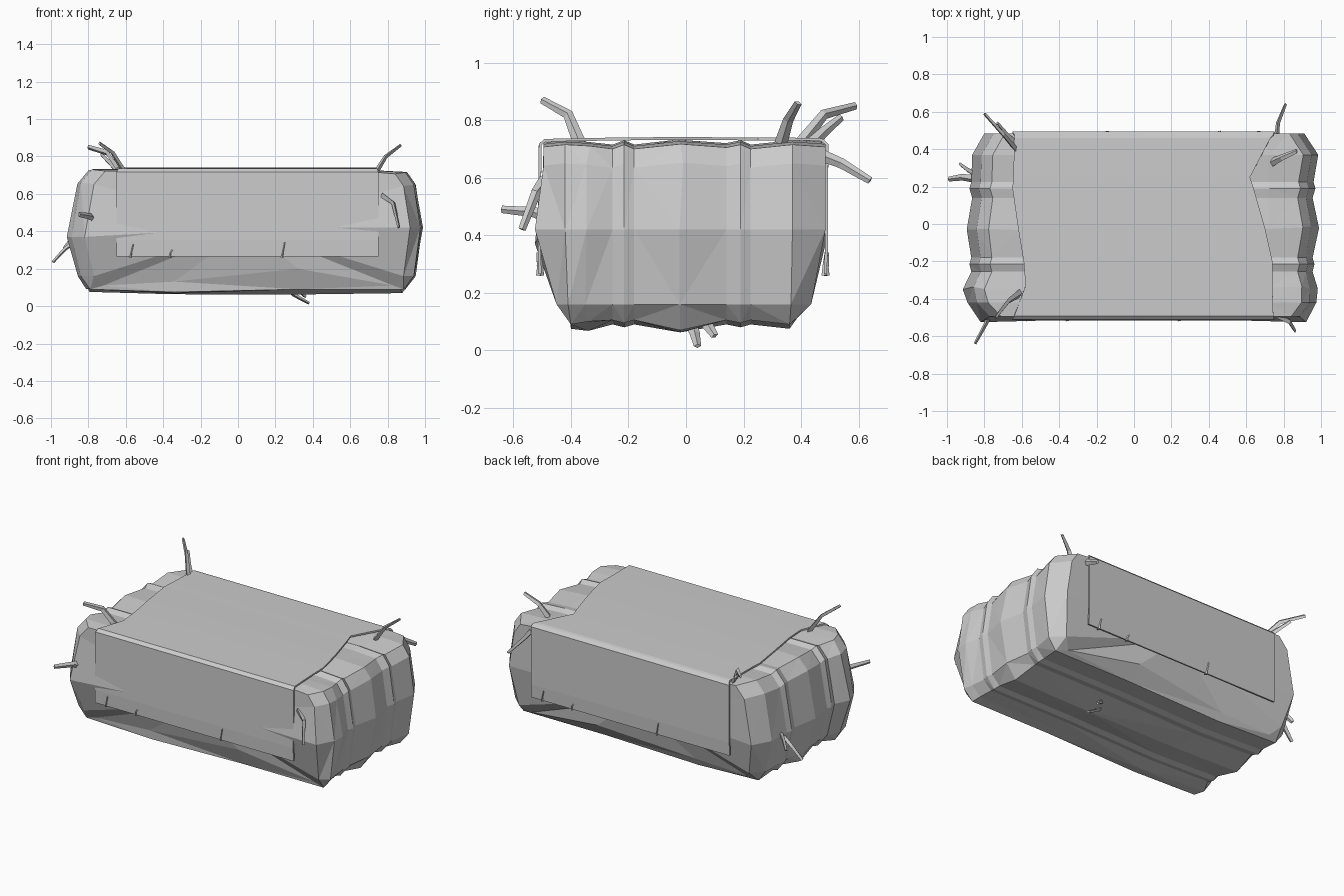
import bpy, bmesh, random
from mathutils import Vector

random.seed(4)


def finish(name, bm):
    bmesh.ops.recalc_face_normals(bm, faces=bm.faces)
    me = bpy.data.meshes.new(name)
    bm.to_mesh(me)
    bm.free()
    ob = bpy.data.objects.new(name, me)
    bpy.context.collection.objects.link(ob)
    return ob


def loft(bm, rings, closed=True):
    rows = [[bm.verts.new(p) for p in r] for r in rings]
    n = len(rows[0])
    for a, b in zip(rows, rows[1:]):
        for i in range(n if closed else n - 1):
            j = (i + 1) % n
            bm.faces.new((a[i], a[j], b[j], b[i]))
    return rows


# Hay bale: cross-sections lofted along y, with two raised twine ridges
def bale_ring(y, xl, xr, zt, zb, squeeze=0.0, jit=0.0, bulge=0.0, lift=0.0):
    s = -1 if y < 0 else 1
    pts = [(-0.62, zt), (0.05, zt - 0.01), (0.72, zt - 0.005),
           (xr - 0.07, zt - 0.015), (xr - 0.025, zt - 0.08), (xr + 0.01, 0.42),
           (xr - 0.025, 0.16), (xr - 0.08, zb), (0.32, zb + lift),
           (-0.34, zb - 0.015 + lift * 0.4), (xl + 0.10, zb), (xl + 0.05, 0.16),
           (xl, 0.37), (xl + 0.05, zt - 0.07), (xl + 0.11, zt)]
    ring = []
    for i, (x, z) in enumerate(pts):
        dy = 0.0
        if 7 <= i <= 10:
            dy = -s * squeeze * (0.5 if i == 8 and lift > 0.05 else 1)
        elif i in (6, 11):
            dy = -s * squeeze * 0.5
        elif i in (5, 12):
            dy = s * bulge
            x += jit if i == 5 else -jit
        if jit:
            x += random.uniform(-jit, jit) * 0.7
            if i < 7 or i > 10:
                y_j = random.uniform(-jit, jit)
                dy += y_j
            else:
                z += random.uniform(-jit, jit)
        ring.append((x, y + dy, z))
    return ring


stations = [
    (-0.495, -0.82, 0.91, 0.722, 0.11, 0.09, 0.0, 0.03, 0.09),
    (-0.42, -0.89, 0.965, 0.73, 0.09, 0.02, 0.0),
    (-0.34, -0.91, 0.96, 0.725, 0.09, 0.0, 0.012),
    (-0.255, -0.87, 0.945, 0.715, 0.105, 0.0, 0.0),
    (-0.215, -0.88, 0.955, 0.73, 0.095, 0.0, 0.0),
    (-0.18, -0.87, 0.945, 0.715, 0.105, 0.0, 0.0),
    (-0.02, -0.89, 0.965, 0.732, 0.075, 0.0, 0.014),
    (0.14, -0.865, 0.945, 0.72, 0.105, 0.0, 0.0),
    (0.19, -0.88, 0.96, 0.73, 0.095, 0.0, 0.0),
    (0.225, -0.87, 0.95, 0.715, 0.105, 0.0, 0.0),
    (0.37, -0.865, 0.975, 0.73, 0.09, 0.01, 0.0),
    (0.485, -0.80, 0.90, 0.722, 0.11, 0.10, 0.0, 0.0, 0.07)]
bm = bmesh.new()
rows = loft(bm, [bale_ring(*s) for s in stations])
for row, y in ((rows[0], -0.502), (rows[-1], 0.48)):
    c = bm.verts.new((0.05, y, 0.42))
    for i in range(len(row)):
        bm.faces.new((row[i], row[(i + 1) % len(row)], c))
bmesh.ops.triangulate(bm, faces=bm.faces)
finish("hay_bale", bm)

# Cloth draped over the top, hanging down front and back: (y, z, left x, right x)
cloth = [(-0.507, 0.265, -0.65, 0.75), (-0.510, 0.35, -0.65, 0.75),
         (-0.507, 0.715, -0.65, 0.75), (-0.490, 0.730, -0.64, 0.745),
         (-0.33, 0.733, -0.58, 0.74), (-0.20, 0.735, -0.59, 0.74),
         (-0.02, 0.736, -0.62, 0.70), (0.19, 0.735, -0.65, 0.64),
         (0.25, 0.735, -0.645, 0.62), (0.46, 0.733, -0.64, 0.73),
         (0.475, 0.730, -0.64, 0.745), (0.49, 0.715, -0.65, 0.75),
         (0.488, 0.35, -0.65, 0.75), (0.484, 0.265, -0.65, 0.75)]
bm = bmesh.new()
loft(bm, [[(xl, y, z), (0.05, y, z), (xr, y, z)] for y, z, xl, xr in cloth], False)
ob = finish("draped_cloth", bm)
m = ob.modifiers.new("thickness", 'SOLIDIFY')
m.thickness = 0.01
m.offset = 0


# Loose straws: bent four-sided stalks
def straw(name, pts, r=0.023):
    pts = [Vector(p) for p in pts]
    rings = []
    for i, p in enumerate(pts):
        d = (pts[min(i + 1, len(pts) - 1)] - pts[max(i - 1, 0)]).normalized()
        u = d.cross(Vector((1, 0.1, 0))).normalized()
        v = d.cross(u)
        k = r * (1 - 0.22 * i)
        rings.append([p + u * k, p + v * k * 0.6, p - u * k, p - v * k * 0.6])
    bm = bmesh.new()
    rows = loft(bm, rings)
    bm.faces.new(rows[0])
    bm.faces.new(rows[-1])
    finish(name, bm)


straws = [
    [(-0.61, -0.37, 0.72), (-0.67, -0.41, 0.82), (-0.74, -0.50, 0.87)],
    [(-0.76, -0.46, 0.46), (-0.79, -0.53, 0.48), (-0.85, -0.64, 0.49)],
    [(-0.63, 0.40, 0.72), (-0.70, 0.48, 0.82), (-0.80, 0.59, 0.85)],
    [(-0.64, 0.44, 0.72), (-0.68, 0.48, 0.76), (-0.73, 0.54, 0.81)],
    [(0.76, 0.44, 0.69), (0.77, 0.54, 0.65), (0.81, 0.64, 0.59)],
    [(0.74, 0.33, 0.72), (0.79, 0.355, 0.80), (0.87, 0.39, 0.86)],
    [(0.77, -0.49, 0.59), (0.83, -0.52, 0.55), (0.86, -0.57, 0.42)],
    [(-0.84, 0.24, 0.36), (-0.92, 0.25, 0.31), (-0.99, 0.24, 0.235)],
    [(-0.84, 0.26, 0.39), (-0.89, 0.29, 0.36), (-0.93, 0.32, 0.31)],
    [(0.25, 0.01, 0.11), (0.30, 0.03, 0.06), (0.38, 0.04, 0.015)],
    [(0.28, 0.06, 0.11), (0.33, 0.08, 0.08), (0.36, 0.10, 0.05)]]
for i, p in enumerate(straws):
    straw("straw_%02d" % i, p)

# Small straw tips poking out along the lower cloth edge, rotated copy at the back
for i, (x, h) in enumerate(((-0.56, 0.33), (-0.35, 0.30), (0.25, 0.34))):
    for tag, s in (("front", 1), ("back", -1)):
        cx = 0.05 + s * (x - 0.05)
        y = -0.507 if s > 0 else 0.485
        straw("straw_tip_%s_%d" % (tag, i),
              [(cx - 0.015 * s, y, 0.26), (cx - 0.01 * s, y, 0.29), (cx, y * 1.01, h)], 0.014)
